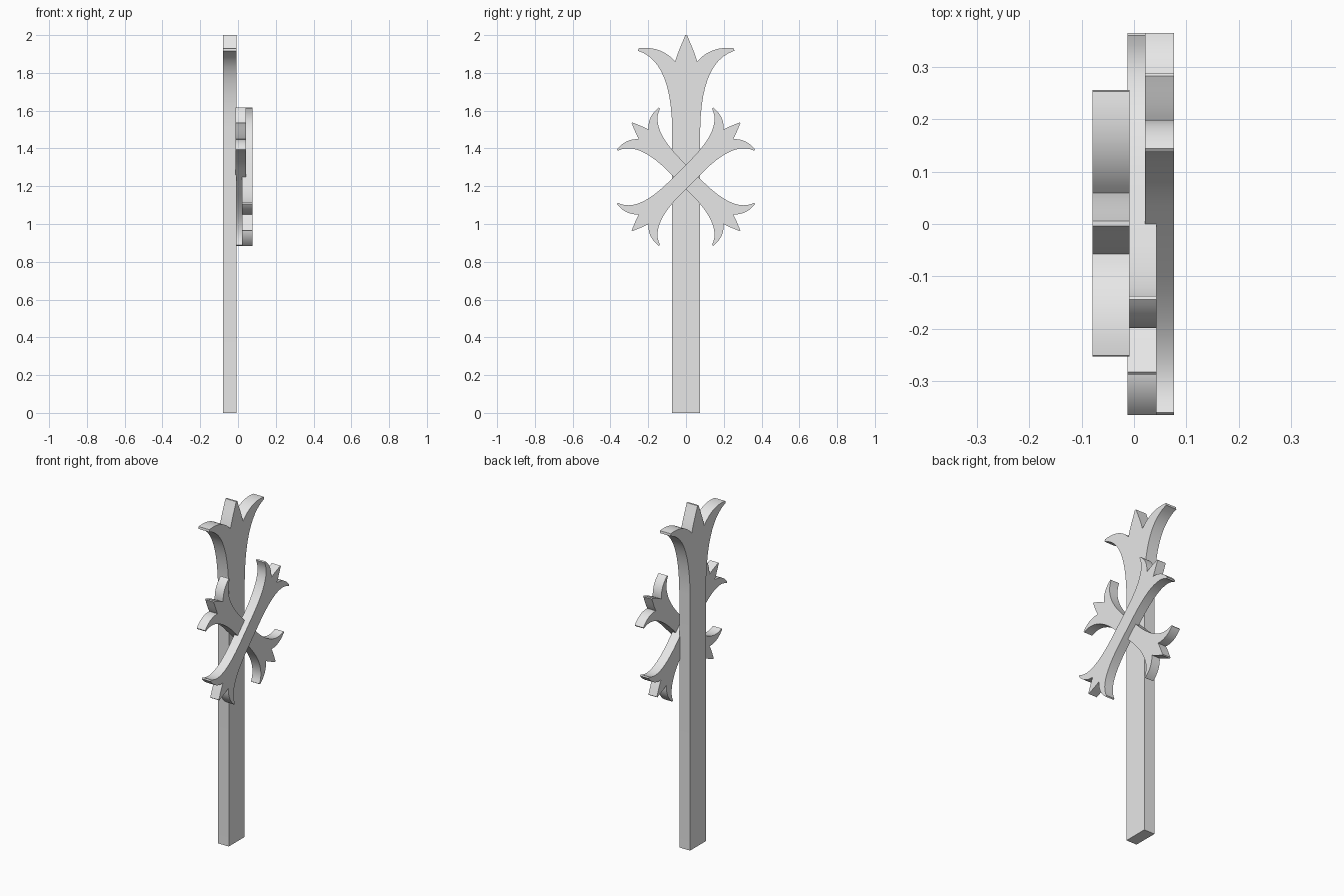
import bpy
import bmesh
import math
from mathutils import Matrix, Vector
from mathutils.geometry import interpolate_bezier

if "Cube" in bpy.data.objects:
    bpy.data.objects.remove(bpy.data.objects["Cube"])

grey = bpy.data.materials.new("plain_grey")
grey.use_nodes = True
grey.diffuse_color = (0.8, 0.8, 0.8, 1)
grey.node_tree.nodes["Principled BSDF"].inputs["Base Color"].default_value = (0.8, 0.8, 0.8, 1)

# Half of the three-petalled end as (half width, height from the tip):
# flaring side, upper edge of the outer petal, edge of the middle petal
PETAL_CURVES = [
    [(0.074, -0.5), (0.078, -0.25), (0.14, -0.12), (0.255, -0.083)],
    [(0.253, -0.07), (0.18, -0.06), (0.11, -0.08), (0.058, -0.14)],
    [(0.058, -0.14), (0.045, -0.09), (0.02, -0.04), (0.005, 0)],
]


def flared_end(tip, width_scale=1, length_scale=1):
    """Outline of one end, from the right neck over the tip to the left neck."""
    right = []
    for curve in PETAL_CURVES:
        for p in interpolate_bezier(*[Vector(c) for c in curve], 12):
            q = (p.x * width_scale, tip + p.y * length_scale)
            if not right or (Vector(q) - Vector(right[-1])).length > 1e-5:
                right.append(q)
    return right + [(-v, u) for v, u in reversed(right)]


def slab(name, outline, x_low, x_high, tilt=0, centre=(0, 0)):
    """Extrude an outline along x, turned by tilt about its centre."""
    bm = bmesh.new()
    face = bm.faces.new([bm.verts.new((x_low, v, u)) for v, u in outline])
    moved = bmesh.ops.extrude_face_region(bm, geom=[face])["geom"]
    bmesh.ops.translate(bm, vec=(x_high - x_low, 0, 0),
                        verts=[g for g in moved if isinstance(g, bmesh.types.BMVert)])
    bmesh.ops.recalc_face_normals(bm, faces=bm.faces)
    bm.transform(Matrix.Translation((0, *centre)) @ Matrix.Rotation(tilt, 4, "X"))
    mesh = bpy.data.meshes.new(name)
    bm.to_mesh(mesh)
    bm.free()
    mesh.materials.append(grey)
    obj = bpy.data.objects.new(name, mesh)
    bpy.context.collection.objects.link(obj)
    bpy.ops.object.select_all(action="DESELECT")
    obj.select_set(True)
    bpy.context.view_layer.objects.active = obj
    bpy.ops.object.shade_smooth_by_angle(angle=math.radians(30))
    return obj


# Upright post with a flat foot
post_outline = flared_end(2) + [(-0.074, 0), (0.074, 0)]
slab("upright_post", post_outline, -0.079, -0.009, centre=(0.001, 0))

# Two crossed bars, flared at both ends
end = flared_end(0.404, 0.62, 0.62)
bar_outline = end + [(-v, -u) for v, u in end]
for name, x_low, x_high, turn in [("front_cross_bar", 0.021, 0.077, -1),
                                  ("rear_cross_bar", -0.012, 0.043, 1)]:
    slab(name, bar_outline, x_low, x_high, turn * math.pi / 4, (0, 1.25))
